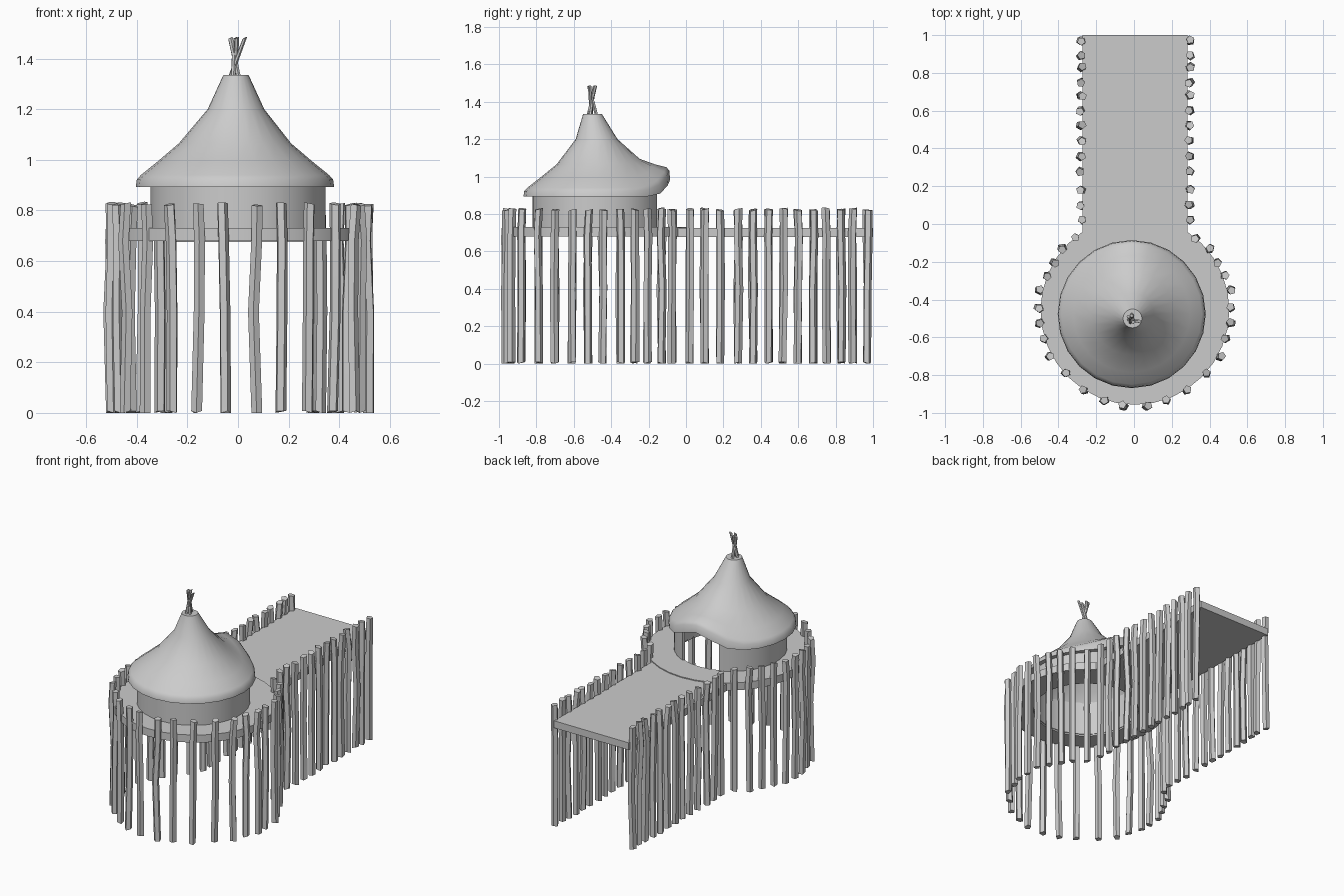
import bpy, bmesh, math, random
from mathutils import Vector

if "Cube" in bpy.data.objects:
    bpy.data.objects.remove(bpy.data.objects["Cube"])

random.seed(4)
HUT = (0.0, -0.475)
DECK = (0.005, -0.457)
DECK_R = 0.5


def finish(bm, name, smooth=None):
    bmesh.ops.recalc_face_normals(bm, faces=bm.faces)
    me = bpy.data.meshes.new(name)
    bm.to_mesh(me)
    bm.free()
    ob = bpy.data.objects.new(name, me)
    bpy.context.collection.objects.link(ob)
    if smooth:
        bpy.ops.object.select_all(action='DESELECT')
        ob.select_set(True)
        bpy.context.view_layer.objects.active = ob
        bpy.ops.object.shade_smooth_by_angle(angle=math.radians(smooth))
    return ob


def loft(bm, rings, cap=True, loop=False):
    """Skin closed rings of points together."""
    vs = [[bm.verts.new(p) for p in ring] for ring in rings]
    n = len(vs[0])
    pairs = list(zip(vs, vs[1:])) + ([(vs[-1], vs[0])] if loop else [])
    for a, b in pairs:
        for i in range(n):
            j = (i + 1) % n
            bm.faces.new((a[i], a[j], b[j], b[i]))
    if cap and not loop:
        bm.faces.new(vs[0][::-1])
        bm.faces.new(vs[-1])


def circle(c, r, z, n=32):
    return [(c[0] + r * math.sin(2 * math.pi * i / n),
             c[1] + r * math.cos(2 * math.pi * i / n), z) for i in range(n)]


def stick(bm, points, r, n, turn=0.0, tilt=0.0):
    """Bent pole through the given centre points."""
    rings = []
    for k, p in enumerate(points):
        ring = circle(p, r, p[2], n)
        c, s = math.cos(turn), math.sin(turn)
        out = []
        for x, y, z in ring:
            dx, dy = x - p[0], y - p[1]
            lift = tilt * dx if k == len(points) - 1 else 0
            out.append((p[0] + c * dx - s * dy, p[1] + s * dx + c * dy, z + lift))
        rings.append(out)
    loft(bm, rings)


# Round deck, open under the hut
bm = bmesh.new()
loft(bm, [circle(DECK, DECK_R, 0.679), circle(DECK, DECK_R, 0.73),
          circle(HUT, 0.335, 0.73), circle(HUT, 0.335, 0.679)], loop=True)
finish(bm, "round_deck", 30)

# Walkway with an end that follows the round deck
bm = bmesh.new()
outline = [(0.283, 1.0), (-0.273, 1.0)]
for i in range(9):
    x = -0.273 + 0.556 * i / 8
    outline.append((x, DECK[1] + math.sqrt(DECK_R ** 2 - (x - DECK[0]) ** 2) - 0.003))
loft(bm, [[(x, y, z) for x, y in outline] for z in (0.676, 0.724)])
finish(bm, "walkway")

# Hut wall with a doorway facing the walkway
bm = bmesh.new()
gap, steps = math.radians(23), 26
sections = []
for i in range(steps + 1):
    a = gap + (2 * math.pi - 2 * gap) * i / steps
    s, c = math.sin(a), math.cos(a)
    sections.append([(HUT[0] + r * s, HUT[1] + r * c, z)
                     for r, z in ((0.347, 0.69), (0.347, 0.93), (0.33, 0.93), (0.33, 0.69))])
loft(bm, sections)
finish(bm, "hut_wall", 30)

# Thatched roof: radius, centre x, centre y, height, lift over door, lift width (degrees)
profile = [
    (0.050, -0.008, -0.500, 1.335, 0.00, 30),
    (0.112, -0.008, -0.478, 1.200, 0.00, 30),
    (0.222, -0.012, -0.470, 1.065, 0.03, 35),
    (0.310, -0.012, -0.475, 0.990, 0.075, 33),
    (0.372, -0.012, -0.477, 0.940, 0.11, 30),
    (0.388, -0.012, -0.477, 0.922, 0.11, 28),
    (0.392, -0.012, -0.477, 0.893, 0.09, 23),
    (0.335, -0.012, -0.475, 0.898, 0.09, 23),
    (0.290, -0.012, -0.475, 0.980, 0.05, 30),
    (0.200, -0.012, -0.472, 1.050, 0.02, 35),
    (0.095, -0.008, -0.480, 1.185, 0.00, 30),
    (0.035, -0.008, -0.500, 1.315, 0.00, 30)]
bm = bmesh.new()
rings = []
for r, cx, cy, z, lift, width in profile:
    ring = []
    for x, y, z0 in circle((cx, cy), r, z, 24):
        ang = math.degrees(math.atan2(x - cx, y - cy))
        ring.append((x, y, z0 + lift * math.exp(-(ang / width) ** 2)))
    rings.append(ring)
loft(bm, rings)
finish(bm, "thatched_roof", 45)

# Crossed sticks at the peak
bm = bmesh.new()
for a, b in (((-0.035, -0.505), (0.027, -0.515)), ((0.005, -0.515), (-0.03, -0.490)),
             ((-0.012, -0.475), (-0.005, -0.520)), ((-0.02, -0.525), (-0.012, -0.485))):
    stick(bm, [(*a, 1.315), (*b, 1.482)], 0.0095, 6, random.random(), 0.5)
finish(bm, "peak_sticks", 50)

# Posts: walkway rows and a ring around the deck, mirrored left to right
row = [0.97, 0.89, 0.83, 0.75, 0.68, 0.60, 0.52, 0.44, 0.36, 0.28, 0.18, 0.10, 0.02]
half_ring = [(0.32, -0.075), (0.39, -0.13), (0.43, -0.205), (0.472, -0.275),
             (0.505, -0.35), (0.51, -0.445), (0.505, -0.525), (0.48, -0.61),
             (0.45, -0.70), (0.37, -0.79), (0.272, -0.88), (0.165, -0.932),
             (0.062, -0.962)]
spots = [(0.287, y) for y in row] + half_ring
bm = bmesh.new()
for side in (-1, 1):
    for x, y in spots:
        px, py = side * x + 0.007, y
        j = lambda m: random.uniform(-m, m)
        pts = [(px + j(0.006), py + j(0.004), 0.01),
               (px + j(0.008), py + j(0.006), 0.40),
               (px + j(0.008), py + j(0.006), 0.68),
               (px + j(0.008), py + j(0.006), 0.825 + j(0.005))]
        stick(bm, pts, 0.0225, 5, random.random() * 6, j(0.3))
finish(bm, "support_posts", 50)

# Rest the model on the ground
low = min((o.matrix_world @ Vector(c)).z for o in bpy.data.objects for c in o.bound_box)
for p in bpy.data.objects["support_posts"].data.vertices:
    if p.co.z < low + 0.001:
        p.co.z = random.choice((0.0, 0.008))
